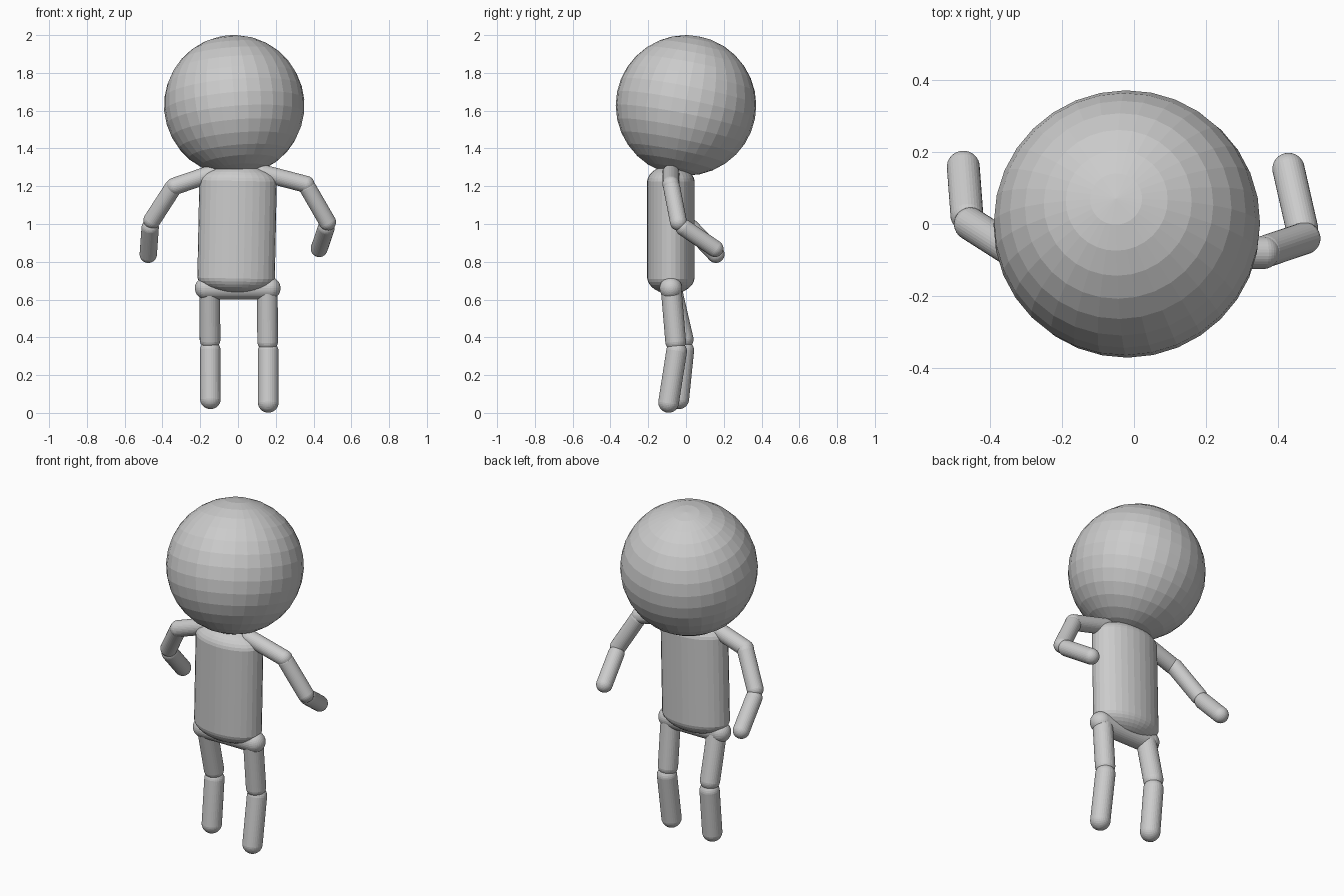
import bpy, bmesh
from mathutils import Vector, Matrix

cube = bpy.data.objects.get("Cube")
if cube:
    bpy.data.objects.remove(cube, do_unlink=True)

grey = bpy.data.materials.new("plain grey")
grey.use_nodes = True
colour = (0.6, 0.6, 0.6, 1)
grey.diffuse_color = colour
grey.node_tree.nodes["Principled BSDF"].inputs["Base Color"].default_value = colour


def finish(name, bm):
    mesh = bpy.data.meshes.new(name)
    bm.to_mesh(mesh)
    bm.free()
    mesh.materials.append(grey)
    obj = bpy.data.objects.new(name, mesh)
    bpy.context.collection.objects.link(obj)
    return obj


def capsule(name, start, end, rx, ry=None, cap=None):
    """Rounded cylinder whose cap centres are start and end."""
    start, end = Vector(start), Vector(end)
    axis = end - start
    bm = bmesh.new()
    bmesh.ops.create_uvsphere(bm, u_segments=32, v_segments=17, radius=1)
    for v in bm.verts:
        side = 1 if v.co.z > 0 else -1
        v.co = Vector((v.co.x * rx, v.co.y * (ry or rx),
                       v.co.z * (cap or rx) + side * axis.length / 2))
    # Lean from vertical onto the axis
    turn = Vector((0, 0, 1)).rotation_difference(axis.normalized()).to_matrix().to_4x4()
    bm.transform(Matrix.Translation((start + end) / 2) @ turn)
    return finish(name, bm)


# Head, tipped slightly
bm = bmesh.new()
bmesh.ops.create_uvsphere(bm, u_segments=32, v_segments=16, radius=0.372)
tip = Vector((0, 0, 1)).rotation_difference(Vector((-0.03, 0.07, 0.36))).to_matrix().to_4x4()
bm.transform(Matrix.Translation((-0.02, 0, 1.628)) @ tip)
finish("head", bm)

# Torso and hips
capsule("torso", (-0.01, -0.08, 0.72), (0, -0.08, 1.22), 0.206, 0.126, 0.09)
capsule("hips", (-0.168, -0.08, 0.66), (0.165, -0.08, 0.66), 0.06)


def chain(side, names, joints, radius):
    """One capsule per pair of joints."""
    for name, (a, b) in zip(names, joints):
        capsule(side + "_" + name, a, b, radius)


arm = ("shoulder", "upper_arm", "forearm")
chain("left", arm, [((0.13, -0.08, 1.27), (0.36, -0.08, 1.21)),
                    ((0.37, -0.075, 1.19), (0.474, -0.04, 1.01)),
                    ((0.467, -0.01, 0.98), (0.43, 0.153, 0.87))], 0.045)
chain("right", arm, [((-0.13, -0.08, 1.27), (-0.335, -0.08, 1.2)),
                     ((-0.345, -0.07, 1.19), (-0.455, 0, 1.02)),
                     ((-0.465, 0.025, 0.98), (-0.475, 0.158, 0.84))], 0.046)

leg = ("thigh", "shin")
chain("left", leg, [((0.155, -0.078, 0.65), (0.157, -0.055, 0.38)),
                    ((0.16, -0.05, 0.325), (0.16, -0.092, 0.056))], 0.055)
chain("right", leg, [((-0.15, -0.075, 0.65), (-0.148, -0.015, 0.39)),
                     ((-0.147, -0.012, 0.33), (-0.146, -0.038, 0.075))], 0.055)
